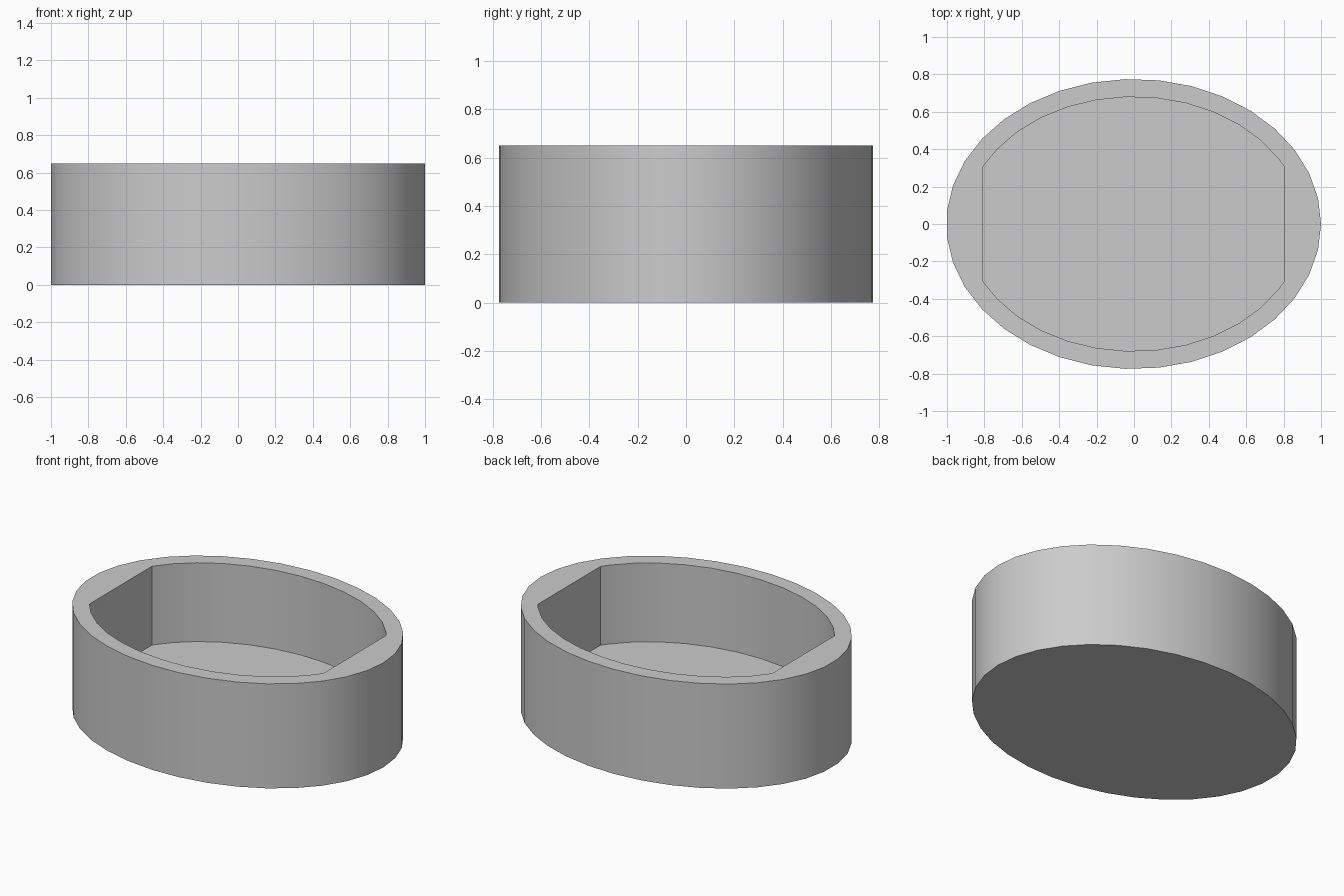
import bpy
import bmesh
from math import cos, sin, tau, acos, radians

SIDES = 35
HEIGHT, FLOOR = 0.65, 0.16
OUTER = (1.002, 0.775)
INNER = (0.902, 0.68)
FLAT_X = 0.805      # straight ends of the recess
SHIFT = 0.002       # odd-sided outline is recentred

cube = bpy.data.objects.get("Cube")
if cube:
    bpy.data.objects.remove(cube, do_unlink=True)

grey = bpy.data.materials.new("plain grey")
grey.use_nodes = True
colour = (0.6, 0.6, 0.6, 1.0)
grey.diffuse_color = colour
for node in grey.node_tree.nodes:
    if node.type == "BSDF_PRINCIPLED":
        node.inputs["Base Color"].default_value = colour


def ellipse(radii, angles):
    return [(radii[0] * cos(a) - SHIFT, radii[1] * sin(a)) for a in angles]


def ring(bm, outline, z):
    return [bm.verts.new((x, y, z)) for x, y in outline]


def wall(bm, low, high):
    for i in range(len(low)):
        j = (i + 1) % len(low)
        bm.faces.new((low[i], low[j], high[j], high[i]))


# Outer oval, and an inner oval cut straight at both ends
steps = [tau * i / SIDES for i in range(SIDES)]
corner = acos(FLAT_X / INNER[0])
ends = [corner, tau / 2 - corner, tau / 2 + corner, tau - corner]
kept = [a for a in steps if abs(cos(a)) < cos(corner) - 0.01]
outer_outline = ellipse(OUTER, steps)
inner_outline = ellipse(INNER, sorted(kept + ends))

# Hollow oval tray
bm = bmesh.new()
base = ring(bm, outer_outline, 0)
outer_rim = ring(bm, outer_outline, HEIGHT)
inner_rim = ring(bm, inner_outline, HEIGHT)
floor = ring(bm, inner_outline, FLOOR)
wall(bm, base, outer_rim)
wall(bm, inner_rim, floor)
bm.faces.new(base[::-1])
bm.faces.new(floor)

# Flat rim between the two outlines
rim_edges = [bm.edges.get((loop[i - 1], loop[i]))
             for loop in (outer_rim, inner_rim) for i in range(len(loop))]
bmesh.ops.triangle_fill(bm, edges=rim_edges, use_beauty=True, normal=(0, 0, 1))
bmesh.ops.recalc_face_normals(bm, faces=bm.faces[:])

mesh = bpy.data.meshes.new("oval_tray")
bm.to_mesh(mesh)
bm.free()
mesh.materials.append(grey)
tray = bpy.data.objects.new("oval_tray", mesh)
bpy.context.collection.objects.link(tray)

bpy.ops.object.select_all(action="DESELECT")
tray.select_set(True)
bpy.context.view_layer.objects.active = tray
bpy.ops.object.shade_smooth_by_angle(angle=radians(30))
